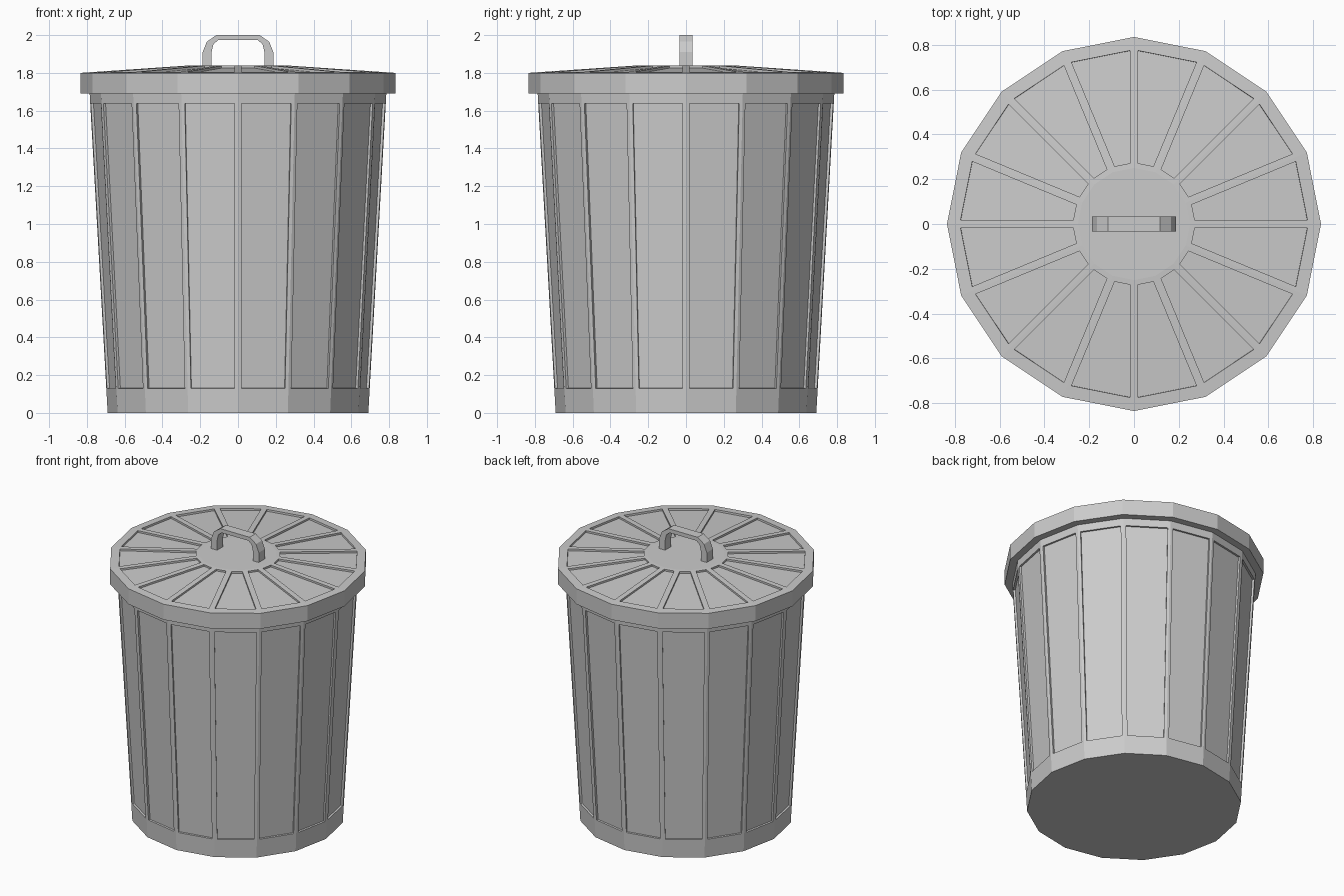
import bpy, bmesh
from math import sin, cos, pi

if "Cube" in bpy.data.objects:
    bpy.data.objects.remove(bpy.data.objects["Cube"])

N = 16


def ring(bm, r, z):
    return [bm.verts.new((r * cos(2 * pi * i / N), r * sin(2 * pi * i / N), z)) for i in range(N)]


def bridge(bm, lo, hi):
    for i in range(N):
        j = (i + 1) % N
        bm.faces.new((lo[i], lo[j], hi[j], hi[i]))


def panelled(bm, lo, hi, t0, t1, margin, depth):
    """Join two rings with faces that each hold a recessed panel."""
    for i in range(N):
        j = (i + 1) % N
        a, b, c, d = outer = (lo[i], lo[j], hi[j], hi[i])
        n = (b.co - a.co).cross(d.co - a.co).normalized()
        pts = []
        for t in (t0, t1):
            p, q = a.co.lerp(d.co, t), b.co.lerp(c.co, t)
            u = (q - p).normalized() * margin
            pts.append((p + u, q - u))
        quad = (pts[0][0], pts[0][1], pts[1][1], pts[1][0])
        frame = [bm.verts.new(p) for p in quad]
        floor = [bm.verts.new(p - n * depth) for p in quad]
        for k in range(4):
            m = (k + 1) % 4
            bm.faces.new((outer[k], outer[m], frame[m], frame[k]))
            bm.faces.new((frame[k], frame[m], floor[m], floor[k]))
        bm.faces.new(floor)


def finish(bm, name):
    bmesh.ops.recalc_face_normals(bm, faces=bm.faces)
    me = bpy.data.meshes.new(name)
    bm.to_mesh(me)
    bm.free()
    bpy.context.collection.objects.link(bpy.data.objects.new(name, me))


# Tapered can body with recessed side panels
bm = bmesh.new()
bottom, top = ring(bm, 0.69, 0), ring(bm, 0.787, 1.72)
panelled(bm, bottom, top, 0.0756, 0.953, 0.018, 0.014)
bm.faces.new(bottom[::-1])
bm.faces.new(top)
finish(bm, "can_body")

# Lid with upright rim, shallow panelled cone and flat centre
bm = bmesh.new()
under, edge, centre = ring(bm, 0.835, 1.69), ring(bm, 0.835, 1.80), ring(bm, 0.25, 1.84)
bm.faces.new(under[::-1])
bridge(bm, under, edge)
panelled(bm, edge, centre, 0.098, 0.958, 0.019, 0.013)
bm.faces.new(centre)
finish(bm, "lid")

# Handle: flat bar bent into an arch
half_out = [(-0.187, 1.83), (-0.187, 1.91), (-0.165, 1.965), (-0.115, 2.0)]
half_in = [(-0.14, 1.83), (-0.14, 1.91), (-0.13, 1.952), (-0.105, 1.973)]
mirror = lambda pts: pts + [(-x, z) for x, z in reversed(pts)]
bm = bmesh.new()
sections = []
for (xo, zo), (xi, zi) in zip(mirror(half_out), mirror(half_in)):
    sections.append([bm.verts.new(p) for p in
                     ((xo, -0.034, zo), (xo, 0.034, zo), (xi, 0.034, zi), (xi, -0.034, zi))])
for s, t in zip(sections, sections[1:]):
    for k in range(4):
        m = (k + 1) % 4
        bm.faces.new((s[k], s[m], t[m], t[k]))
bm.faces.new(sections[0])
bm.faces.new(sections[-1])
finish(bm, "lid_handle")
